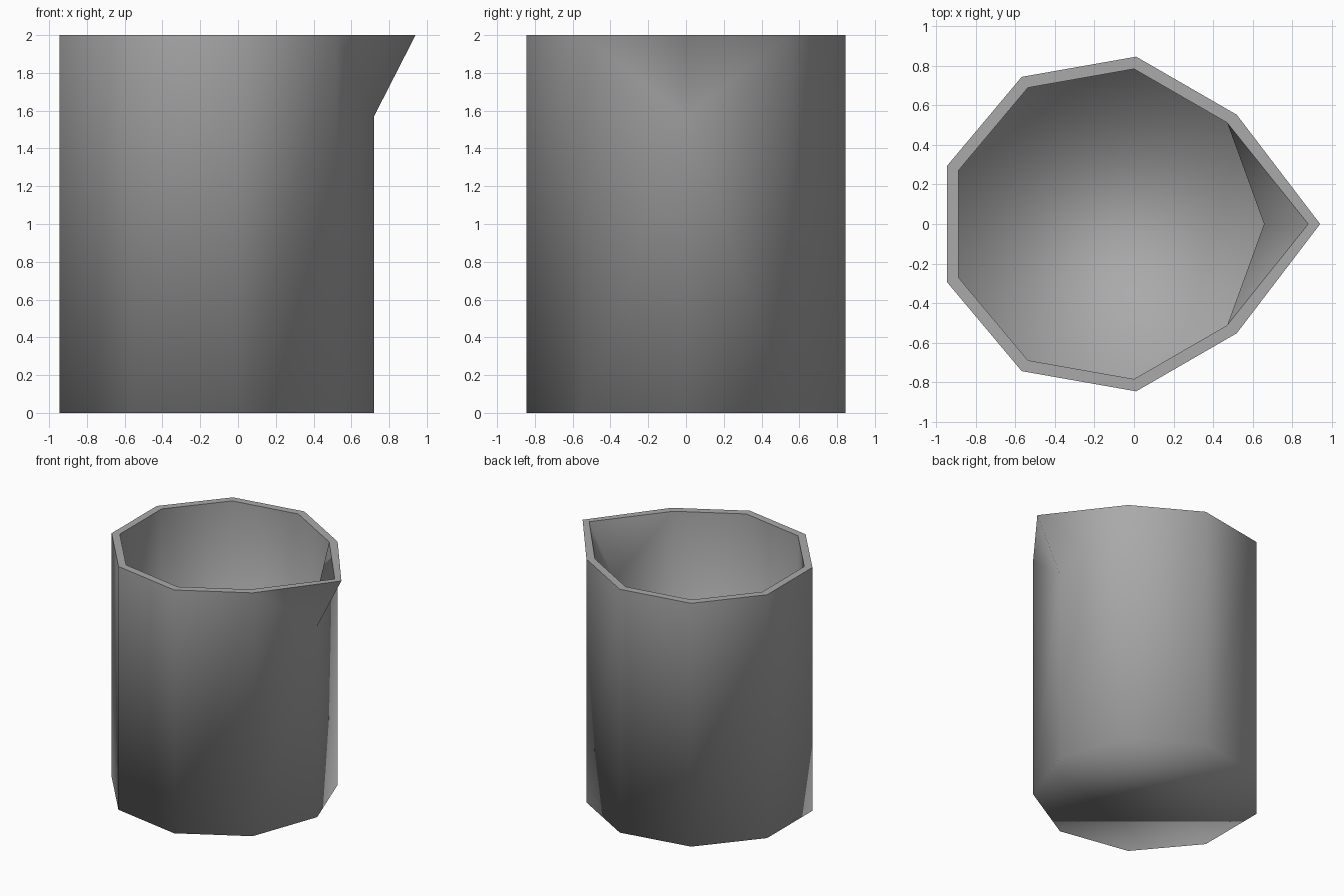
import bpy, bmesh, math

cube = bpy.data.objects.get("Cube")
if cube:
    bpy.data.objects.remove(cube)

SIDES, CENTRE_X, HEIGHT = 9, -0.138, 2.0

grey = bpy.data.materials.new("plain grey")
grey.use_nodes = True
colour = (0.4, 0.4, 0.4, 1)
grey.diffuse_color = colour
grey.node_tree.nodes["Principled BSDF"].inputs["Base Color"].default_value = colour

bm = bmesh.new()


def ring(radius, z):
    return [bm.verts.new((CENTRE_X + radius * math.cos(math.tau * i / SIDES),
                          radius * math.sin(math.tau * i / SIDES), z))
            for i in range(SIDES)]


def shell(radius, floor_z, crease_z, tip_x):
    """Nine-sided wall with a floor and a pouring lip pulled out at the first corner."""
    low, high = ring(radius, floor_z), ring(radius, HEIGHT)
    tip = high[0]
    tip.co.x = tip_x
    crease = bm.verts.new((low[0].co.x, 0, crease_z))
    bm.faces.new(low)
    for i in range(1, SIDES - 1):
        bm.faces.new((low[i], low[i + 1], high[i + 1], high[i]))
    for n in (1, SIDES - 1):
        # wall below the lip, then the lip's sloping side
        bm.faces.new((low[0], low[n], crease))
        bm.faces.new((low[n], high[n], crease))
        bm.faces.new((crease, high[n], tip))
    return high


outer = shell(0.858, 0, 1.57, 0.94)
inner = shell(0.795, 0.06, 1.59, 0.88)

# Flat rim joining the two shells
rim = []
for i in range(SIDES):
    j = (i + 1) % SIDES
    rim.append(bm.faces.new((outer[i], outer[j], inner[j], inner[i])))

bmesh.ops.recalc_face_normals(bm, faces=bm.faces)
for face in bm.faces:
    face.smooth = True
for face in rim:
    for edge in face.edges:
        edge.smooth = False

mesh = bpy.data.meshes.new("beaker")
bm.to_mesh(mesh)
bm.free()
mesh.materials.append(grey)
bpy.context.collection.objects.link(bpy.data.objects.new("beaker", mesh))
